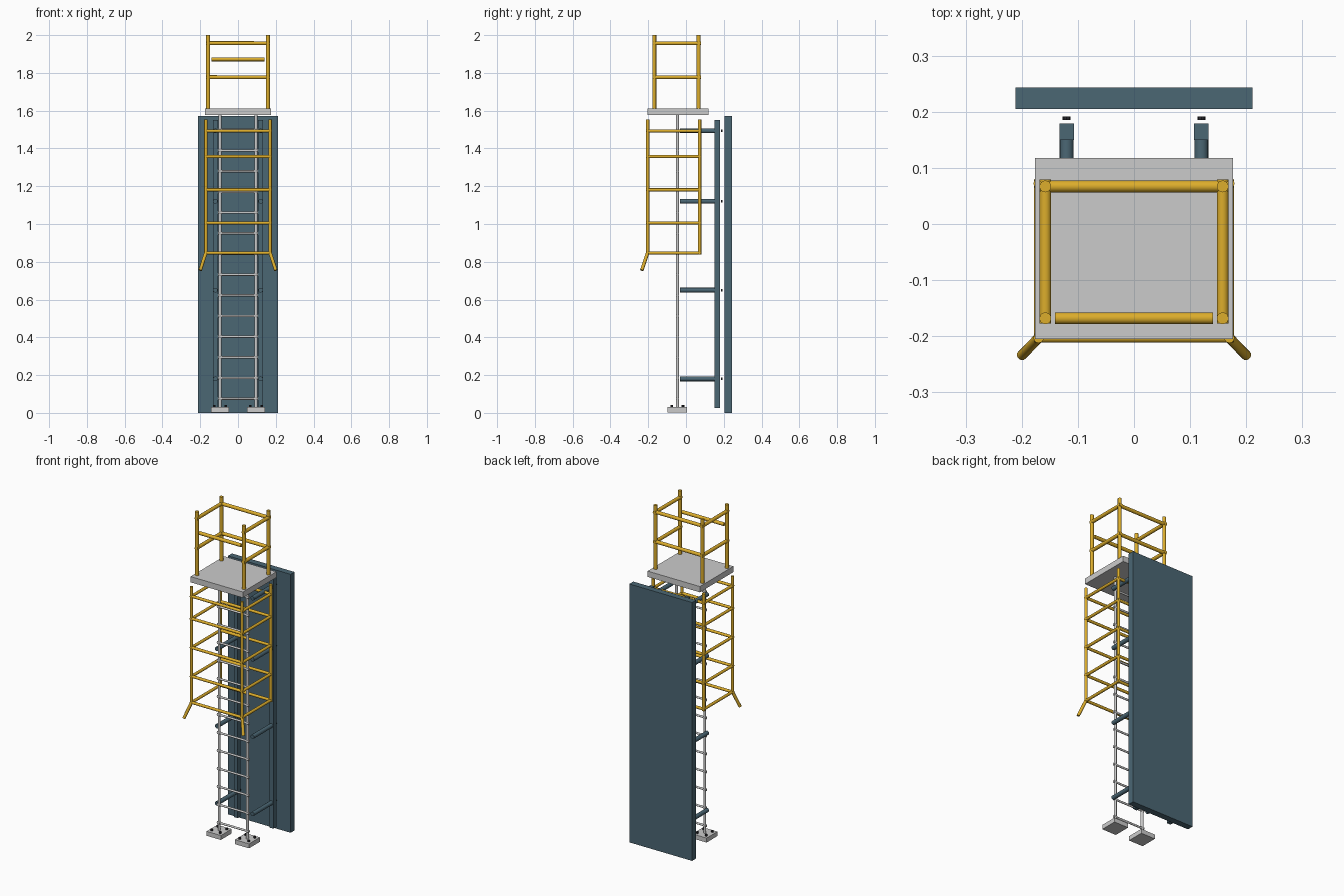
import bpy
from mathutils import Vector

if "Cube" in bpy.data.objects:
    bpy.data.objects.remove(bpy.data.objects["Cube"])


def material(name, rgb):
    m = bpy.data.materials.new(name)
    m.diffuse_color = (*rgb, 1)
    m.use_nodes = True
    m.node_tree.nodes["Principled BSDF"].inputs["Base Color"].default_value = m.diffuse_color
    return m


TEAL = material("slate_blue", (0.07, 0.135, 0.175))
YELLOW = material("safety_yellow", (0.72, 0.42, 0.025))
DARK = material("dark_steel", (0.02, 0.02, 0.025))


def finish(ob, name, mat):
    ob.name = name
    if mat:
        ob.data.materials.append(mat)
    return ob


def box(name, lo, hi, mat=None):
    lo, hi = Vector(lo), Vector(hi)
    bpy.ops.mesh.primitive_cube_add(size=1, location=(lo + hi) / 2)
    ob = bpy.context.object
    ob.scale = hi - lo
    bpy.ops.object.transform_apply(location=False, rotation=False, scale=True)
    return finish(ob, name, mat)


def tube(name, a, b, r, mat=None, sides=16):
    a, b = Vector(a), Vector(b)
    bpy.ops.mesh.primitive_cylinder_add(vertices=sides, radius=r,
                                        depth=(b - a).length, location=(a + b) / 2)
    ob = bpy.context.object
    ob.rotation_euler = (b - a).to_track_quat('Z', 'Y').to_euler()
    bpy.ops.object.shade_smooth_by_angle()
    return finish(ob, name, mat)


# Wall panel and platform
box("wall_panel", (-0.211, 0.205, 0), (0.211, 0.243, 1.572), TEAL)
box("platform", (-0.176, -0.205, 1.577), (0.176, 0.118, 1.612))

# Ladder rungs with small end knobs
for i in range(14):
    z = 0.075 + 0.1095 * i
    tube("ladder_rung", (-0.1, -0.045, z), (0.1, -0.045, z), 0.006)
    for s in (-1, 1):
        tube("rung_end", (s * 0.086, -0.045, z), (s * 0.106, -0.045, z), 0.008)

for s in (-1, 1):
    # Ladder stile standing on a bolted base plate
    x = s * 0.095
    tube("ladder_stile", (x, -0.045, 0.02), (x, -0.045, 1.58), 0.008)
    box("base_plate", (x - 0.048, -0.098, 0.003), (x + 0.048, 0.006, 0.03))
    for dx in (-0.03, 0.03):
        for dy in (-0.03, 0.03):
            tube("base_bolt", (x + dx, dy - 0.046, 0.028),
                 (x + dx, dy - 0.046, 0.041), 0.007, DARK, 6)

    # Wall-side upright, stand-off arms and their bolts
    x = s * 0.12
    box("wall_upright", (x - 0.013, 0.15, 0.025), (x + 0.013, 0.179, 1.55), TEAL)
    for z in (0.18, 0.65, 1.12, 1.493):
        tube("standoff_arm", (x, -0.033, z), (x, 0.152, z), 0.0125, TEAL)
        tube("standoff_bolt", (x, 0.185, z), (x, 0.192, z), 0.007, DARK, 8)

    # Cage posts and flared feet
    for y in (-0.203, 0.072):
        tube("cage_post", (s * 0.17, y, 0.838), (s * 0.17, y, 1.552), 0.009, YELLOW)
    tube("cage_flare", (s * 0.17, -0.203, 0.848), (s * 0.2, -0.234, 0.755), 0.009, YELLOW)

    # Guard posts and side rails
    for y in (-0.168, 0.067):
        tube("guard_post", (s * 0.158, y, 1.605), (s * 0.158, y, 2.0), 0.0105, YELLOW)
    for z in (1.777, 1.957):
        tube("guard_side_rail", (s * 0.158, -0.177, z), (s * 0.158, 0.079, z), 0.0105, YELLOW)

# Cage hoops
for z in (0.847, 1.006, 1.181, 1.357, 1.493):
    for y in (-0.203, 0.072):
        tube("cage_cross_rail", (-0.177, y, z), (0.177, y, z), 0.0085, YELLOW)
    for x in (-0.17, 0.17):
        tube("cage_side_rail", (x, -0.21, z), (x, 0.079, z), 0.0085, YELLOW)

# Rear guard rails and front gate bar
for z in (1.777, 1.957):
    tube("guard_rear_rail", (-0.168, 0.067, z), (0.168, 0.067, z), 0.0105, YELLOW)
tube("gate_bar", (-0.141, -0.168, 1.872), (0.141, -0.168, 1.872), 0.0105, YELLOW)
